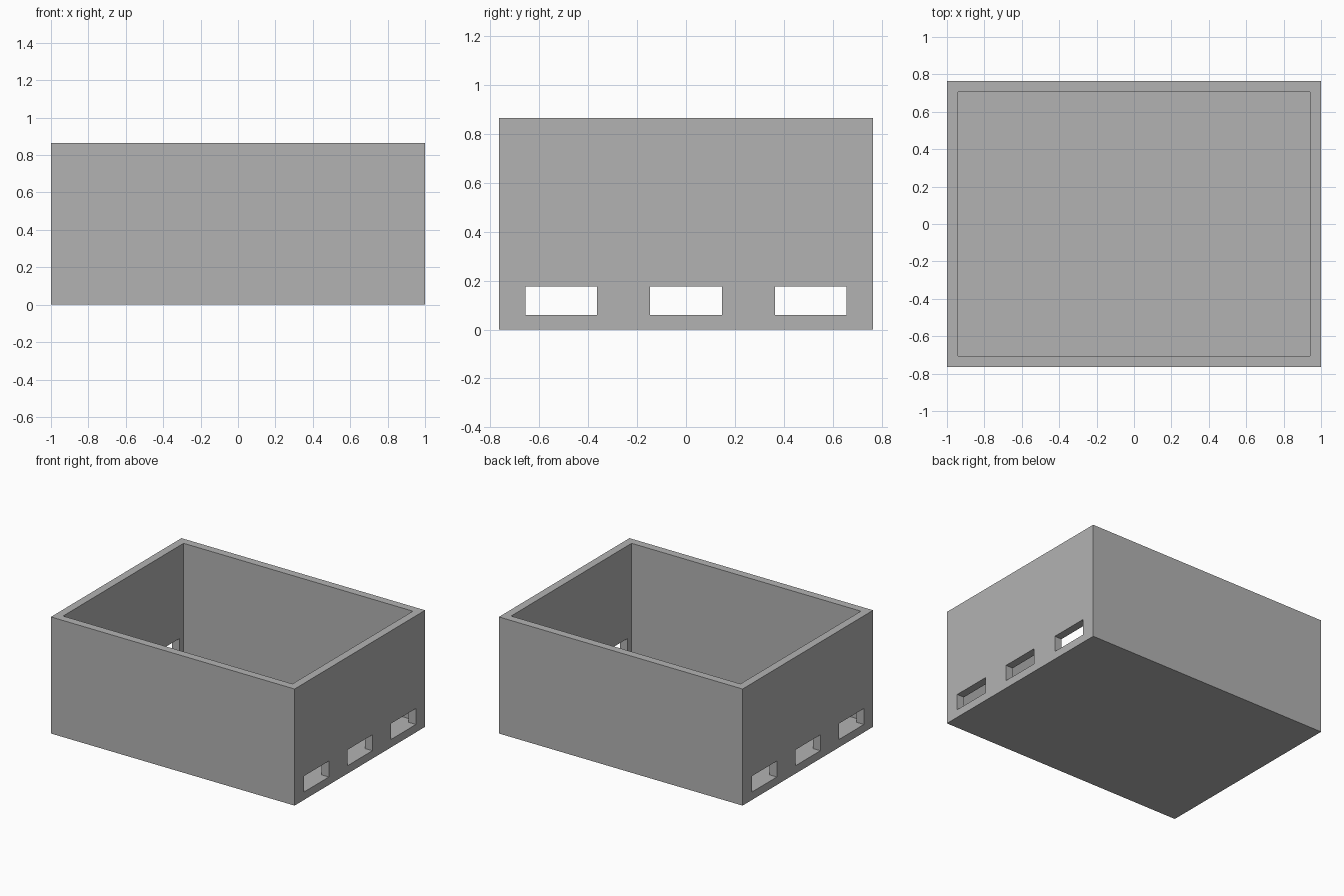
import bpy

default = bpy.data.objects.get("Cube")
if default:
    bpy.data.objects.remove(default, do_unlink=True)

LENGTH, DEPTH, HEIGHT = 2.0, 1.53, 0.865
WALL = 0.0588                      # wall and floor thickness
SLOT_W, SLOT_H, SLOT_STEP = 0.294, 0.118, 0.51

grey = bpy.data.materials.new("plain_grey")
grey.use_nodes = True
grey.diffuse_color = (0.45, 0.45, 0.45, 1)
grey.node_tree.nodes["Principled BSDF"].inputs["Base Color"].default_value = (0.45, 0.45, 0.45, 1)


def box(name, size, y, bottom):
    """Box of the given size, resting on the given height."""
    bpy.ops.mesh.primitive_cube_add(size=1, location=(0, y, bottom + size[2] / 2))
    obj = bpy.context.object
    obj.name = name
    obj.scale = size
    bpy.ops.object.transform_apply(location=True, rotation=False, scale=True)
    obj.data.materials.append(grey)
    return obj


def cut(target, cutter):
    cutter.hide_render = True
    cutter.hide_set(True)
    mod = target.modifiers.new(cutter.name, 'BOOLEAN')
    mod.operation = 'DIFFERENCE'
    mod.solver = 'EXACT'
    mod.object = cutter
    bpy.context.view_layer.objects.active = target
    bpy.ops.object.modifier_apply(modifier=mod.name)
    bpy.data.objects.remove(cutter, do_unlink=True)


# Open-topped box
tray = box("open_box", (LENGTH, DEPTH, HEIGHT), 0, 0)
cut(tray, box("cavity_cutter", (LENGTH - 2 * WALL, DEPTH - 2 * WALL, HEIGHT), 0, WALL))

# Three slots through both end walls, level with the floor
for i in (-1, 0, 1):
    cut(tray, box("slot_cutter", (LENGTH + 0.2, SLOT_W, SLOT_H), i * SLOT_STEP, WALL))
